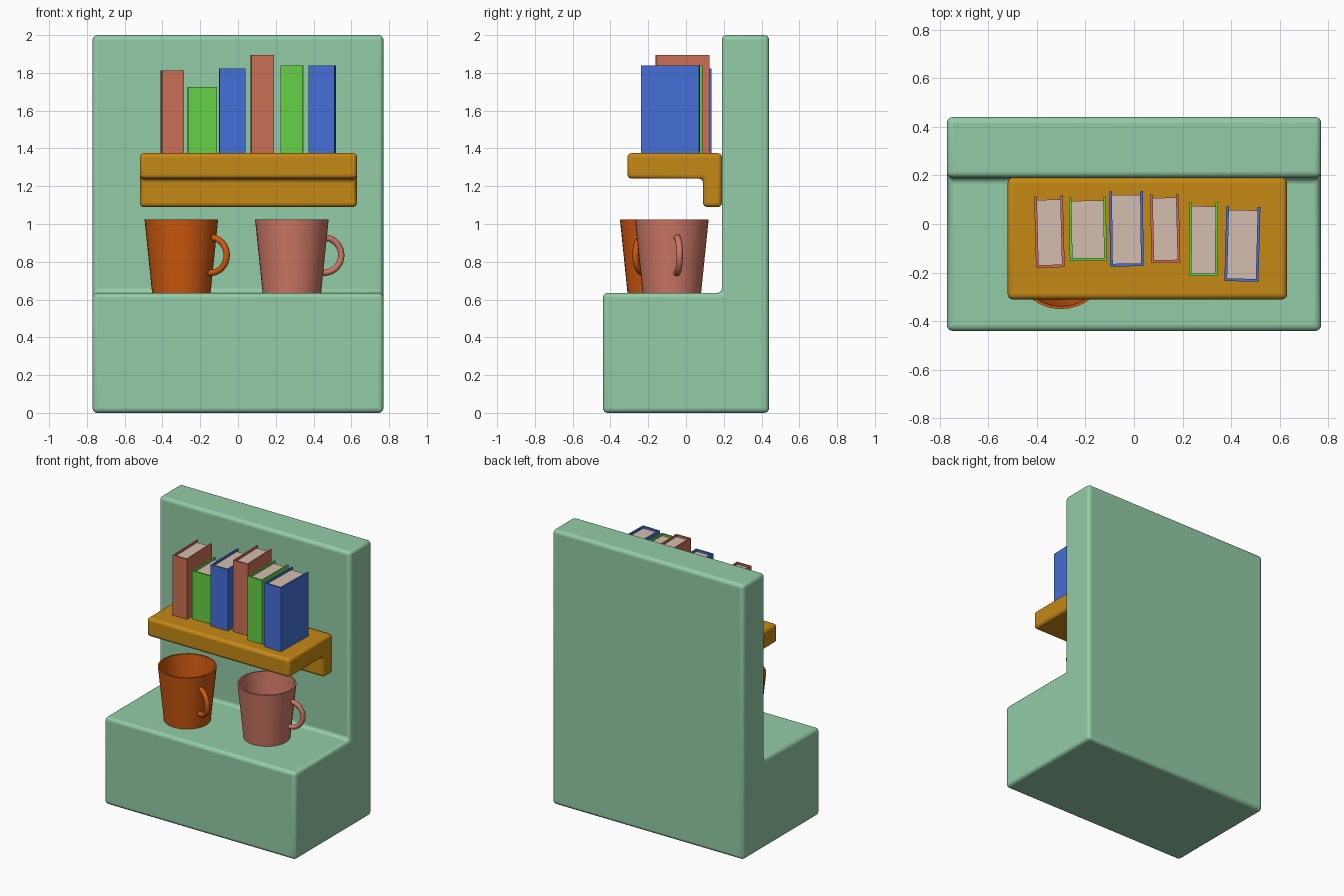
import bpy, bmesh
from math import sin, cos, pi, radians

if "Cube" in bpy.data.objects:
    bpy.data.objects.remove(bpy.data.objects["Cube"])


def material(name, rgb):
    m = bpy.data.materials.new(name)
    m.diffuse_color = (*rgb, 1)
    m.use_nodes = True
    m.node_tree.nodes["Principled BSDF"].inputs["Base Color"].default_value = m.diffuse_color
    return m


GREEN = material("sage", (0.29, 0.60, 0.38))
WOOD = material("wood", (0.56, 0.25, 0.008))
ORANGE = material("orange", (0.62, 0.10, 0.005))
PINK = material("pink", (0.62, 0.19, 0.13))
RED = material("book_red", (0.60, 0.16, 0.09))
LIME = material("book_green", (0.13, 0.64, 0.06))
BLUE = material("book_blue", (0.06, 0.16, 0.68))
PAPER = material("paper", (0.66, 0.51, 0.43))


def smooth(ob, angle=35):
    bpy.ops.object.select_all(action='DESELECT')
    ob.select_set(True)
    bpy.context.view_layer.objects.active = ob
    bpy.ops.object.shade_smooth_by_angle(angle=radians(angle))


def make(name, bm, mat):
    bmesh.ops.recalc_face_normals(bm, faces=bm.faces)
    me = bpy.data.meshes.new(name)
    bm.to_mesh(me)
    bm.free()
    me.materials.append(mat)
    ob = bpy.data.objects.new(name, me)
    bpy.context.collection.objects.link(ob)
    return ob


def prism(name, points, offset, mat):
    """Closed profile of 3D points swept along an offset."""
    bm = bmesh.new()
    face = bm.faces.new([bm.verts.new(p) for p in points])
    new = bmesh.ops.extrude_face_region(bm, geom=[face])["geom"]
    bmesh.ops.translate(bm, vec=offset,
                        verts=[v for v in new if isinstance(v, bmesh.types.BMVert)])
    return make(name, bm, mat)


def rounded_profile(name, yz, x0, x1, mat, width):
    ob = prism(name, [(x0, y, z) for y, z in yz], (x1 - x0, 0, 0), mat)
    bev = ob.modifiers.new("bevel", 'BEVEL')
    bev.width, bev.segments = width, 4
    smooth(ob)


# counter block with back wall
rounded_profile("counter_and_wall", [(-0.44, 0), (0.44, 0), (0.44, 2), (0.19, 2),
                (0.19, 0.635), (-0.44, 0.635)], -0.77, 0.77, GREEN, 0.025)

# shelf with rear support lip
rounded_profile("shelf", [(-0.31, 1.24), (0.09, 1.24), (0.09, 1.09), (0.19, 1.09),
                (0.19, 1.375), (-0.31, 1.375)], -0.52, 0.63, WOOD, 0.022)


# books: U-shaped cover, spine forward, recessed pages
def book(i, x, y, w, d, h, turn, mat):
    t, a, b = 0.011, w / 2, d / 2
    u = [(-a, -b), (a, -b), (a, b), (a - t, b), (a - t, -b + t),
         (-a + t, -b + t), (-a + t, b), (-a, b)]
    cover = prism(f"book_cover_{i}", [(px, py, 0) for px, py in u], (0, 0, h), mat)
    p = [(-a + t, -b + t), (a - t, -b + t), (a - t, b - 0.015), (-a + t, b - 0.015)]
    pages = prism(f"book_pages_{i}", [(px, py, 0.012) for px, py in p],
                  (0, 0, h - 0.026), PAPER)
    for ob in (cover, pages):
        ob.location = (x, y, 1.375)
        ob.rotation_euler.z = radians(turn)


BOOKS = [  # x, y, width, depth, height, turn
    (-0.348, -0.032, 0.118, 0.294, 0.437, 1.5, RED),
    (-0.190, -0.020, 0.152, 0.262, 0.350, 0.9, LIME),
    (-0.031, -0.020, 0.138, 0.308, 0.447, 0.7, BLUE),
    (0.128, -0.018, 0.118, 0.282, 0.520, 1.4, RED),
    (0.286, -0.063, 0.118, 0.302, 0.465, -0.4, LIME),
    (0.446, -0.082, 0.140, 0.308, 0.465, -1.5, BLUE),
]
for i, spec in enumerate(BOOKS, 1):
    book(i, *spec)


# tapered mugs with ring handles
def mug(name, x, y, turn, mat):
    n = 32
    profile = [(0.155, 0), (0.195, 0.39), (0.184, 0.39), (0.146, 0.02)]
    bm = bmesh.new()
    rings = [[bm.verts.new((r * cos(2 * pi * k / n), r * sin(2 * pi * k / n), z))
              for k in range(n)] for r, z in profile]
    for lo, hi in zip(rings, rings[1:]):
        for k in range(n):
            j = (k + 1) % n
            bm.faces.new((lo[k], lo[j], hi[j], hi[k]))
    bm.faces.new(rings[0])
    bm.faces.new(rings[-1])
    cup = make(name, bm, mat)
    smooth(cup)

    # handle path: an arc whose ends sink into the wall
    arc = [(0.172 + 0.093 * cos(a), 0.2 + 0.093 * sin(a))
           for a in (radians(-80 + 10 * k) for k in range(17))]
    path = [(0.162, 0.106)] + arc + [(0.181, 0.294)]
    tube, sides = 0.017, 12
    bm = bmesh.new()
    loops = []
    for i, (px, pz) in enumerate(path):
        (ax, az), (bx, bz) = path[max(i - 1, 0)], path[min(i + 1, len(path) - 1)]
        length = ((bx - ax) ** 2 + (bz - az) ** 2) ** 0.5
        nx, nz = (bz - az) / length, -(bx - ax) / length
        loops.append([bm.verts.new((px + tube * cos(s) * nx, tube * sin(s),
                                    pz + tube * cos(s) * nz))
                      for s in (2 * pi * k / sides for k in range(sides))])
    for lo, hi in zip(loops, loops[1:]):
        for k in range(sides):
            j = (k + 1) % sides
            bm.faces.new((lo[k], lo[j], hi[j], hi[k]))
    bm.faces.new(loops[0])
    bm.faces.new(loops[-1])
    handle = make(name + "_handle", bm, mat)
    smooth(handle, 50)
    for ob in (cup, handle):
        ob.location = (x, y, 0.635)
        ob.rotation_euler.z = radians(turn)


mug("orange_mug", -0.30, -0.155, -25, ORANGE)
mug("pink_mug", 0.285, -0.075, 9, PINK)
